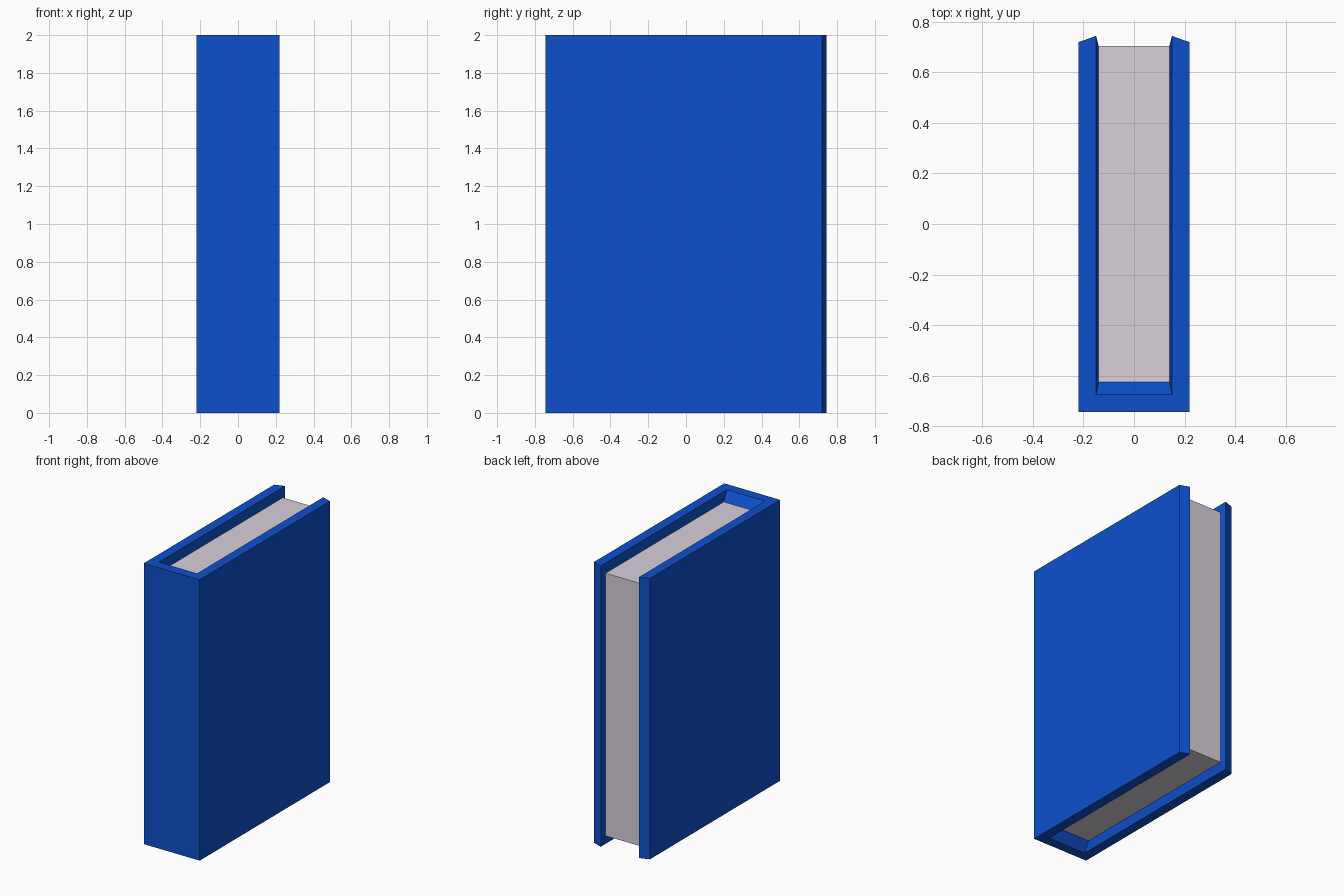
import bpy
import bmesh

if "Cube" in bpy.data.objects:
    bpy.data.objects.remove(bpy.data.objects["Cube"])

HEIGHT = 2.0
LIP = 0.065  # how far the pages sit below the cover ends


def material(name, color):
    mat = bpy.data.materials.new(name)
    mat.diffuse_color = color
    mat.use_nodes = True
    mat.node_tree.nodes["Principled BSDF"].inputs["Base Color"].default_value = mat.diffuse_color
    return mat


def make_object(name, bm, mat):
    bmesh.ops.remove_doubles(bm, verts=bm.verts, dist=0.0001)
    bmesh.ops.recalc_face_normals(bm, faces=bm.faces)
    mesh = bpy.data.meshes.new(name)
    bm.to_mesh(mesh)
    bm.free()
    mesh.materials.append(mat)
    obj = bpy.data.objects.new(name, mesh)
    bpy.context.collection.objects.link(obj)
    return obj


def ring(points, low, high):
    """Plan profile repeated at a low and a high level."""
    return [(x, y, low) for x, y in points], [(x, y, high) for x, y in points]


# Cover: U-shaped plan, with the inner rim sloping in to meet the pages
outer = [(0.22, 0.72), (0.22, -0.745), (-0.22, -0.745), (-0.22, 0.72)]
rim = [(0.15, 0.745), (0.15, -0.675), (-0.15, -0.675), (-0.15, 0.745)]
inner = [(0.14, 0.705), (0.14, -0.625), (-0.14, -0.625), (-0.14, 0.705)]

outer_rings = ring(outer, 0, HEIGHT)
rim_rings = ring(rim, 0, HEIGHT)
inner_rings = ring(inner, LIP, HEIGHT - LIP)

bm = bmesh.new()


def quad(*points):
    bm.faces.new([bm.verts.new(p) for p in points])


def strip(a, b):
    for i in range(3):
        quad(a[i], a[i + 1], b[i + 1], b[i])


strip(*outer_rings)          # spine and board outsides
strip(*inner_rings)          # hidden lining against the pages
for level in (0, 1):
    strip(outer_rings[level], rim_rings[level])   # flat board ends
    strip(rim_rings[level], inner_rings[level])   # sloping lips
for i in (0, 3):             # open edges of the boards
    for a, b in ((outer_rings, rim_rings), (rim_rings, inner_rings)):
        quad(a[0][i], b[0][i], b[1][i], a[1][i])
make_object("cover", bm, material("blue_cover", (0.004, 0.08, 0.60, 1)))

# Pages: block filling the cover
bm = bmesh.new()
low, high = inner_rings
quad(*low)
quad(*high)
for i in range(4):
    j = (i + 1) % 4
    quad(low[i], low[j], high[j], high[i])
make_object("pages", bm, material("pale_pages", (0.69, 0.63, 0.71, 1)))
